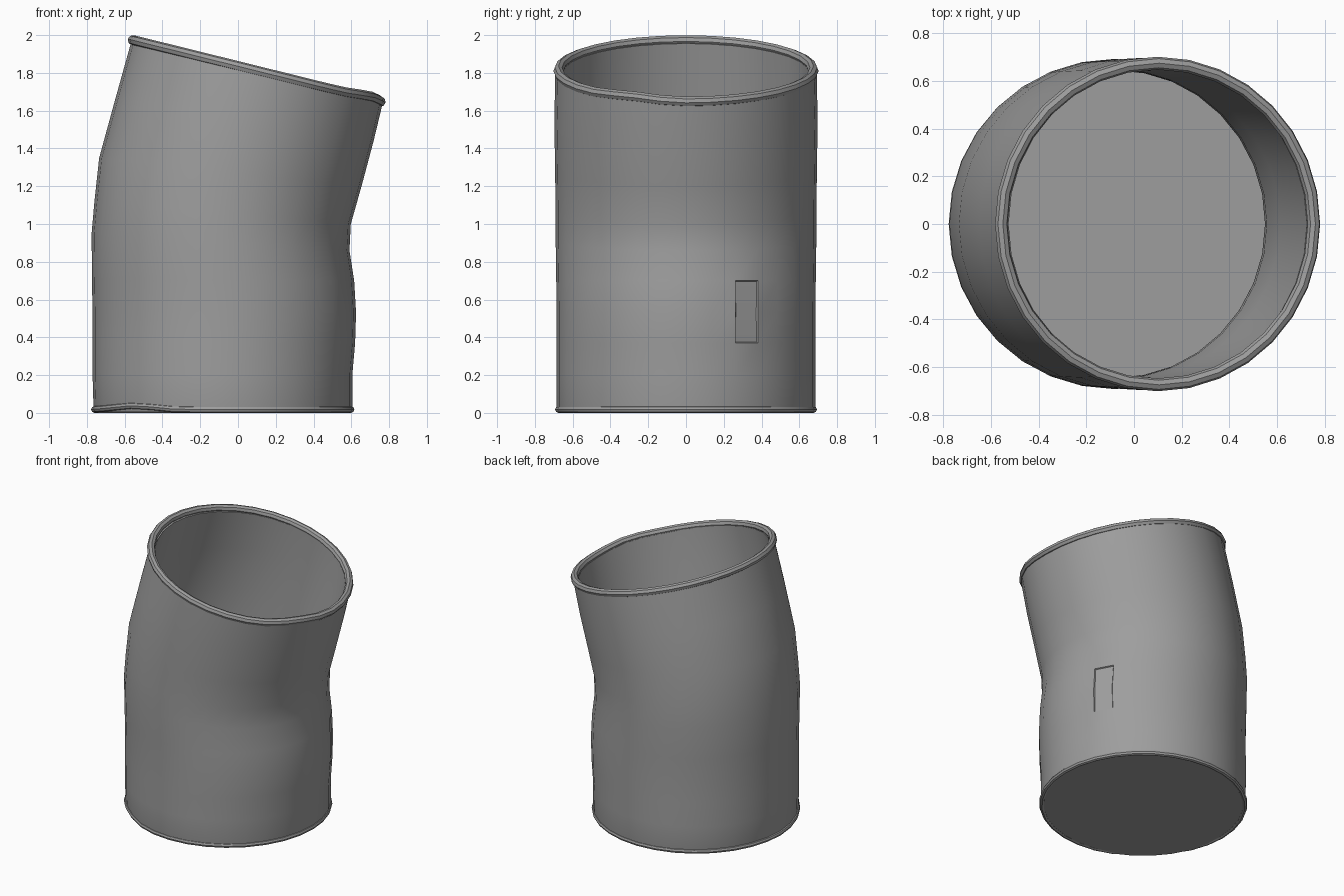
import bpy, bmesh, math

cube = bpy.data.objects.get("Cube")
if cube:
    bpy.data.objects.remove(cube, do_unlink=True)

SIDES = 32
WALL = 0.04

grey = bpy.data.materials.new("worn grey metal")
grey.use_nodes = True
colour = (0.34, 0.34, 0.34, 1)
grey.diffuse_color = colour
grey.node_tree.nodes["Principled BSDF"].inputs["Base Color"].default_value = colour

# Leaning can sections: left x, left z, right x, right z, half depth
SECTIONS = [
    (-0.765, 0.03, 0.605, 0.03, 0.685),
    (-0.77, 0.20, 0.605, 0.20, 0.685),
    (-0.77, 0.37, 0.62, 0.37, 0.685),
    (-0.77, 0.53, 0.625, 0.53, 0.685),
    (-0.773, 0.70, 0.615, 0.70, 0.687),
    (-0.775, 0.95, 0.59, 0.86, 0.69),
    (-0.76, 1.12, 0.597, 1.00, 0.69),
    (-0.735, 1.35, 0.654, 1.20, 0.693),
    (-0.65, 1.66, 0.718, 1.44, 0.697),
    (-0.565, 1.965, 0.765, 1.635, 0.692),
]
TOP_RIM = (-0.557, 1.973, 0.755, 1.648, 0.675)
BOTTOM_RIM = (-0.76, 0.028, 0.598, 0.028, 0.675)


def ring(bm, section, offset=0.0, lift=0.0):
    """One tilted oval of vertices, grown by offset and raised along its axis."""
    x0, z0, x1, z1, depth = section
    tilt = math.atan2(z1 - z0, x1 - x0)
    verts = []
    for i in range(SIDES):
        a = math.tau * i / SIDES
        c, s = math.cos(a), math.sin(a)
        x = (x0 + x1) / 2 + ((x1 - x0) / 2 + offset * math.cos(tilt)) * c - lift * math.sin(tilt)
        z = (z0 + z1) / 2 + ((z1 - z0) / 2 + offset * math.sin(tilt)) * c + lift * math.cos(tilt)
        # Slight kink in the low side of the mouth
        if z0 > 1.9:
            z += 0.014 * math.exp(-((a - math.tau * 0.93) / 0.25) ** 2)
        verts.append(bm.verts.new((x, (depth + offset) * s, z)))
    return verts


def bridge(bm, a, b):
    return [bm.faces.new((a[i], a[(i + 1) % SIDES], b[(i + 1) % SIDES], b[i]))
            for i in range(SIDES)]


def finish(bm, name):
    bmesh.ops.recalc_face_normals(bm, faces=bm.faces)
    mesh = bpy.data.meshes.new(name)
    bm.to_mesh(mesh)
    bm.free()
    mesh.materials.append(grey)
    obj = bpy.data.objects.new(name, mesh)
    bpy.context.collection.objects.link(obj)
    bpy.ops.object.select_all(action='DESELECT')
    obj.select_set(True)
    bpy.context.view_layer.objects.active = obj
    bpy.ops.object.shade_smooth_by_angle(angle=math.radians(40))
    return obj


# Can body: base, outer wall, inner wall and floor
bm = bmesh.new()
base = (-0.76, 0.006, 0.60, 0.006, 0.68)
floor = (-0.77, 0.05, 0.605, 0.05, 0.685)
outer = [ring(bm, s) for s in [base] + SECTIONS]
inner = [ring(bm, s, -WALL) for s in SECTIONS[:0:-1] + [floor]]
loops = outer + inner
patch = []
for k in range(len(loops) - 1):
    faces = bridge(bm, loops[k], loops[k + 1])
    if k in (3, 4):
        patch.append(faces[2])
bm.faces.new(outer[0])
bm.faces.new(inner[-1])
bmesh.ops.recalc_face_normals(bm, faces=bm.faces)
# Small pressed-in panel low on the side
bmesh.ops.inset_region(bm, faces=patch, thickness=0.006, depth=-0.008)
finish(bm, "can_body")


def bead(name, section, radius, steps=8):
    """Rounded lip following a section."""
    bm = bmesh.new()
    rings = []
    for j in range(steps):
        a = math.tau * j / steps
        rings.append(ring(bm, section, radius * math.cos(a), radius * math.sin(a)))
    for j in range(steps):
        bridge(bm, rings[j], rings[(j + 1) % steps])
    return finish(bm, name)


# Rolled lips at the mouth and the foot
bead("mouth_lip", TOP_RIM, 0.027)
foot = bead("foot_lip", BOTTOM_RIM, 0.018)
# Foot lip is wavy on the front left
for v in foot.data.vertices:
    dent = math.exp(-((v.co.x + 0.55) / 0.14) ** 2) if v.co.y < 0 else 0
    v.co.z += 0.010 * dent - 0.010 * (1 - dent)
